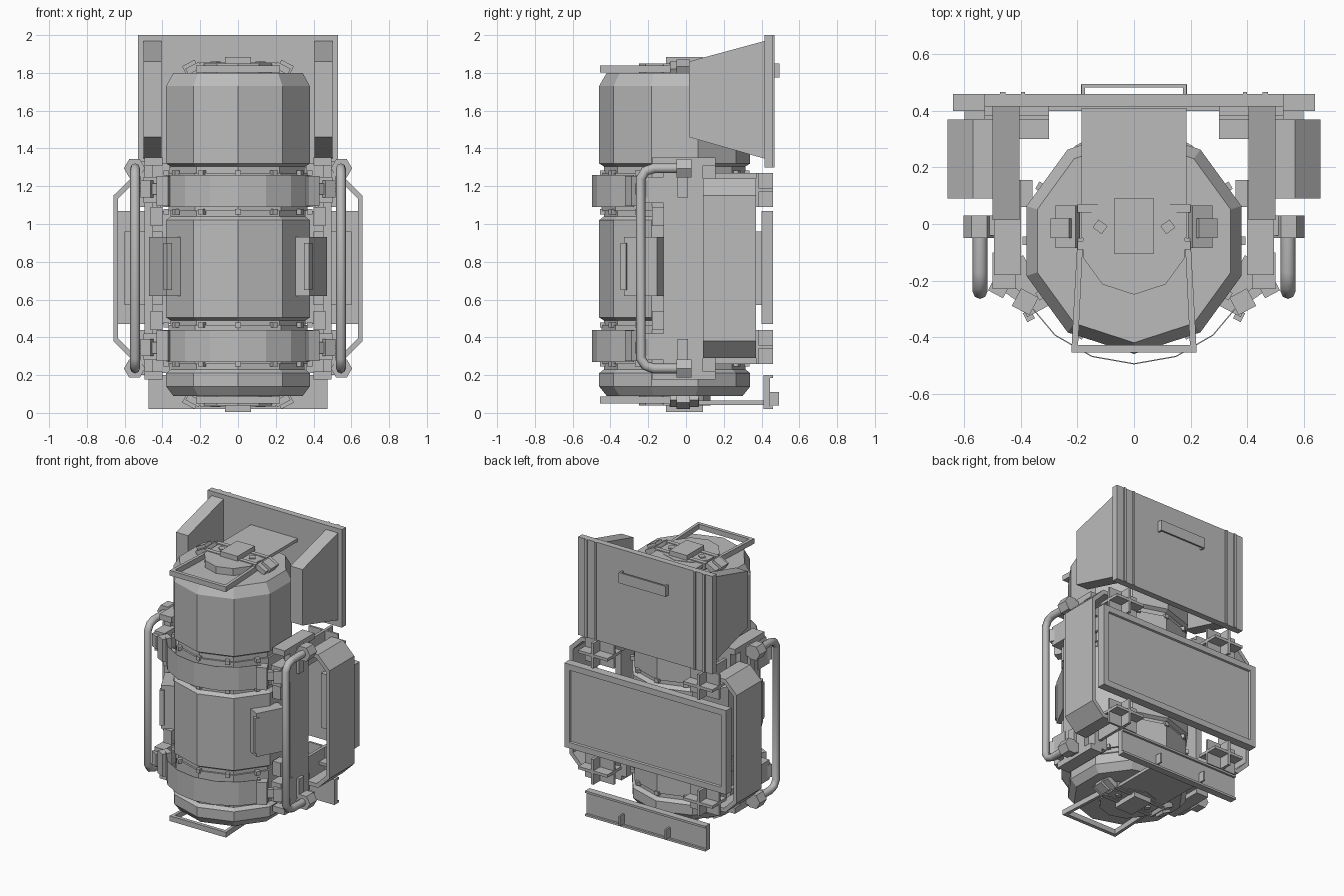
import bpy, bmesh, math
from mathutils import Matrix, Vector

cube = bpy.data.objects.get("Cube")
if cube:
    bpy.data.objects.remove(cube, do_unlink=True)

grey = bpy.data.materials.new("plain grey")
grey.use_nodes = True
grey.diffuse_color = (0.5, 0.5, 0.5, 1)
grey.node_tree.nodes["Principled BSDF"].inputs["Base Color"].default_value = (0.5, 0.5, 0.5, 1)

MID = 0.765    # height about which the carrying frame is symmetric
CAP = 0.945    # height about which the tank ends are symmetric
TANK_Y = -0.06


def finish(name, bm, mx=False, mz=None):
    """Reflect across x = 0 and / or the height mz, then make the object."""
    flips = []
    if mx:
        flips.append(Matrix.Scale(-1, 4, (1, 0, 0)))
    if mz is not None:
        flips.append(Matrix.Translation((0, 0, 2 * mz)) @ Matrix.Scale(-1, 4, (0, 0, 1)))
    for flip in flips:
        new = bmesh.ops.duplicate(bm, geom=bm.verts[:] + bm.edges[:] + bm.faces[:])["geom"]
        bmesh.ops.transform(bm, matrix=flip, verts=[g for g in new if isinstance(g, bmesh.types.BMVert)])
    bmesh.ops.recalc_face_normals(bm, faces=bm.faces)
    mesh = bpy.data.meshes.new(name)
    bm.to_mesh(mesh)
    bm.free()
    mesh.materials.append(grey)
    ob = bpy.data.objects.new(name, mesh)
    bpy.context.collection.objects.link(ob)
    return ob


def add_box(bm, centre, size, turn=0.0, axis='Z'):
    m = Matrix.Translation(centre) @ Matrix.Rotation(turn, 4, axis) @ Matrix.Diagonal((*size, 1))
    return bmesh.ops.create_cube(bm, size=1, matrix=m)["verts"]


def box(name, x, y, z, mx=False, mz=None):
    bm = bmesh.new()
    lo, hi = Vector((x[0], y[0], z[0])), Vector((x[1], y[1], z[1]))
    add_box(bm, (lo + hi) / 2, hi - lo)
    return finish(name, bm, mx, mz)


def turned_box(name, centre, size, degrees, axis='Z', mx=True, mz=None):
    bm = bmesh.new()
    add_box(bm, centre, size, math.radians(degrees), axis)
    return finish(name, bm, mx, mz)


def prism(name, points, axis, span, mx=False, mz=None):
    """Extrude a closed outline along an axis."""
    def place(a, b, c):
        return {'x': (c, a, b), 'y': (a, c, b), 'z': (a, b, c)}[axis]
    bm = bmesh.new()
    face = bm.faces.new([bm.verts.new(place(a, b, span[0])) for a, b in points])
    out = bmesh.ops.extrude_face_region(bm, geom=[face])["geom"]
    bmesh.ops.translate(bm, vec=place(0, 0, span[1] - span[0]),
                        verts=[g for g in out if isinstance(g, bmesh.types.BMVert)])
    return finish(name, bm, mx, mz)


def ring(radius, degrees, cx=0.0, cy=TANK_Y):
    return [(cx + radius * math.cos(math.radians(d)), cy + radius * math.sin(math.radians(d)))
            for d in degrees]


# Ten-sided tank from a radius and height profile
profile = [(0.36, 0.09), (0.4, 0.14), (0.4, 0.21), (0.375, 0.23), (0.375, 0.26), (0.388, 0.26),
           (0.388, 0.465), (0.375, 0.465), (0.375, 0.49), (0.4, 0.505), (0.4, 1.02), (0.375, 1.04),
           (0.375, 1.07), (0.388, 1.07), (0.388, 1.27), (0.375, 1.27), (0.375, 1.305), (0.4, 1.32),
           (0.4, 1.73), (0.36, 1.8)]
bm = bmesh.new()
loops = [[bm.verts.new((px, py, z)) for px, py in ring(r, range(-90, 270, 36))] for r, z in profile]
for a, b in zip(loops, loops[1:]):
    for i in range(10):
        j = (i + 1) % 10
        bm.faces.new((a[i], a[j], b[j], b[i]))
bm.faces.new(loops[0])
bm.faces.new(loops[-1])
finish("tank", bm)

# Small lugs round both belts
bm = bmesh.new()
for i in range(12):
    angle = i * 30
    px, py = ring(0.38, [angle])[0]
    for z in (0.26, 0.465):
        add_box(bm, (px, py, z), (0.03, 0.03, 0.028), math.radians(angle))
finish("belt_lugs", bm, mz=MID)

# Thin straps standing off the front of the tank
arc = list(range(-150, -29, 20))
prism("strap", ring(0.437, arc) + ring(0.433, arc[::-1]), 'z', (1.09, 1.26), mz=MID)

# Tank ends, repeated top and bottom
prism("end_disc", ring(0.19, range(-90, 270, 36)), 'z', (1.79, 1.85), mz=CAP)
box("end_plate", (-0.185, 0.185), (-0.05, 0.41), (1.825, 1.847), mz=CAP)
box("end_block", (-0.07, 0.07), (-0.105, 0.09), (1.84, 1.885), mz=CAP)
box("end_rail", (-0.2, 0.2), (0.04, 0.07), (1.81, 1.855), mz=CAP)
box("end_rail_front", (-0.2, 0.2), (-0.09, -0.06), (1.81, 1.855), mz=CAP)
turned_box("end_clip", (0.235, -0.01, 1.825), (0.08, 0.15, 0.035), 28, 'Y', mz=CAP)
turned_box("end_clip_pad", (0.25, -0.015, 1.828), (0.075, 0.07, 0.055), 28, 'Y', mz=CAP)
turned_box("end_stud", (0.12, -0.01, 1.853), (0.04, 0.035, 0.012), 35, mz=CAP)
prism("end_loop", [(-0.2, -0.05), (-0.222, -0.454), (0.222, -0.454), (0.2, -0.05), (0.18, -0.05),
                   (0.198, -0.428), (-0.198, -0.428), (-0.18, -0.05)], 'z', (1.803, 1.84), mz=CAP)

# Upper back panel with side cheeks, rails and a grab handle
box("upper_panel", (-0.53, 0.53), (0.415, 0.46), (1.3, 2.0))
prism("panel_cheek", [(0.015, 1.46), (0.42, 1.345), (0.42, 1.97), (0.015, 1.86)], 'x', (0.405, 0.5), mx=True)
box("panel_rail_inner", (0.385, 0.4), (0.455, 0.468), (1.3, 2.0), mx=True)
box("panel_rail_outer", (0.455, 0.475), (0.455, 0.468), (1.3, 2.0), mx=True)
prism("panel_handle", [(-0.185, 0.455), (-0.185, 0.495), (0.185, 0.495), (0.185, 0.455), (0.173, 0.455),
                       (0.173, 0.483), (-0.173, 0.483), (-0.173, 0.455)], 'z', (1.775, 1.85))

# Middle back panel with a sunk field
bm = bmesh.new()
add_box(bm, (0, 0.43, 0.77), (1.28, 0.06, 0.6))
bm.normal_update()
back = max(bm.faces, key=lambda f: f.calc_center_median().y)
bmesh.ops.inset_region(bm, faces=[back], thickness=0.06)
bmesh.ops.inset_region(bm, faces=[back], thickness=0.006, depth=-0.012)
finish("middle_panel", bm)
box("panel_spacer", (0.4, 0.6), (0.365, 0.405), (0.57, 0.96), mx=True)

# Lower back plate with lips and ribs
box("lower_plate", (-0.475, 0.475), (0.41, 0.445), (0.02, 0.2))
box("lower_plate_lip", (-0.475, 0.475), (0.44, 0.46), (0.02, 0.035))
box("lower_plate_top_lip", (-0.475, 0.475), (0.44, 0.46), (0.185, 0.2))
box("lower_plate_rib", (0.175, 0.188), (0.44, 0.493), (0.04, 0.11), mx=True)

# Crossed brackets joining the frame to the back
box("bracket_rib", (0.41, 0.43), (0.08, 0.46), (1.09, 1.27), mx=True, mz=MID)
box("bracket_shelf", (0.3, 0.53), (0.3, 0.46), (1.17, 1.19), mx=True, mz=MID)
box("bracket_web", (0.3, 0.53), (0.37, 0.385), (1.09, 1.27), mx=True, mz=MID)

# Side posts with caps and feet
box("side_post", (0.45, 0.495), (-0.12, 0.09), (0.185, 1.345), mx=True)
box("post_cap", (0.4, 0.495), (-0.18, 0.155), (1.31, 1.352), mx=True, mz=MID)
box("post_arm", (0.36, 0.46), (0.06, 0.155), (1.19, 1.32), mx=True, mz=MID)
box("post_lug", (0.4, 0.462), (-0.18, -0.1), (0.99, 1.09), mx=True, mz=MID)
box("post_tab", (0.49, 0.515), (-0.045, 0.01), (1.14, 1.27), mx=True, mz=MID)

# Bent side guards, open inside
half = [(0.48, 1.24), (0.57, 1.24), (0.66, 1.15)]
inner = [(0.635, 1.135), (0.558, 1.212), (0.48, 1.212)]
low = lambda pts: [(a, 2 * MID - b) for a, b in reversed(pts)]
prism("side_guard", half + low(half) + low(inner) + inner, 'y', (0.09, 0.37), mx=True)

# Strap latches
turned_box("latch_base", (0.385, -0.275, 1.175), (0.07, 0.07, 0.16), 28, mz=MID)
turned_box("latch_link", (0.43, -0.24, 1.185), (0.11, 0.035, 0.06), 35, mz=MID)
turned_box("latch_lever", (0.475, -0.22, 1.185), (0.06, 0.065, 0.09), 28, mz=MID)
box("latch_mount", (0.42, 0.5), (-0.23, -0.1), (1.11, 1.25), mx=True, mz=MID)

# Angled boxes on the tank sides with a raised catch
turned_box("side_box", (0.385, -0.22, 0.775), (0.09, 0.2, 0.31), -28)
turned_box("side_box_catch", (0.372, -0.325, 0.775), (0.03, 0.035, 0.25), -28)

# Side grab handles with six-sided mounts
upper = [(0.03, 1.295), (-0.17, 1.295), (-0.215, 1.28), (-0.24, 1.24)]
path = upper + low(upper)
for side, x in (("left", 0.545), ("right", -0.545)):
    curve = bpy.data.curves.new(side + "_grab_handle", 'CURVE')
    curve.dimensions = '3D'
    curve.bevel_depth = 0.026
    curve.bevel_resolution = 2
    curve.use_fill_caps = True
    spline = curve.splines.new('POLY')
    spline.points.add(len(path) - 1)
    for point, (y, z) in zip(spline.points, path):
        point.co = (x, y, z, 1)
    curve.materials.append(grey)
    bpy.context.collection.objects.link(bpy.data.objects.new(side + "_grab_handle", curve))
prism("handle_mount", ring(0.056, range(0, 360, 60), 0.548, 1.295), 'y', (-0.05, 0.03), mx=True, mz=MID)
box("mount_block", (0.47, 0.53), (-0.04, 0.03), (1.26, 1.33), mx=True, mz=MID)
